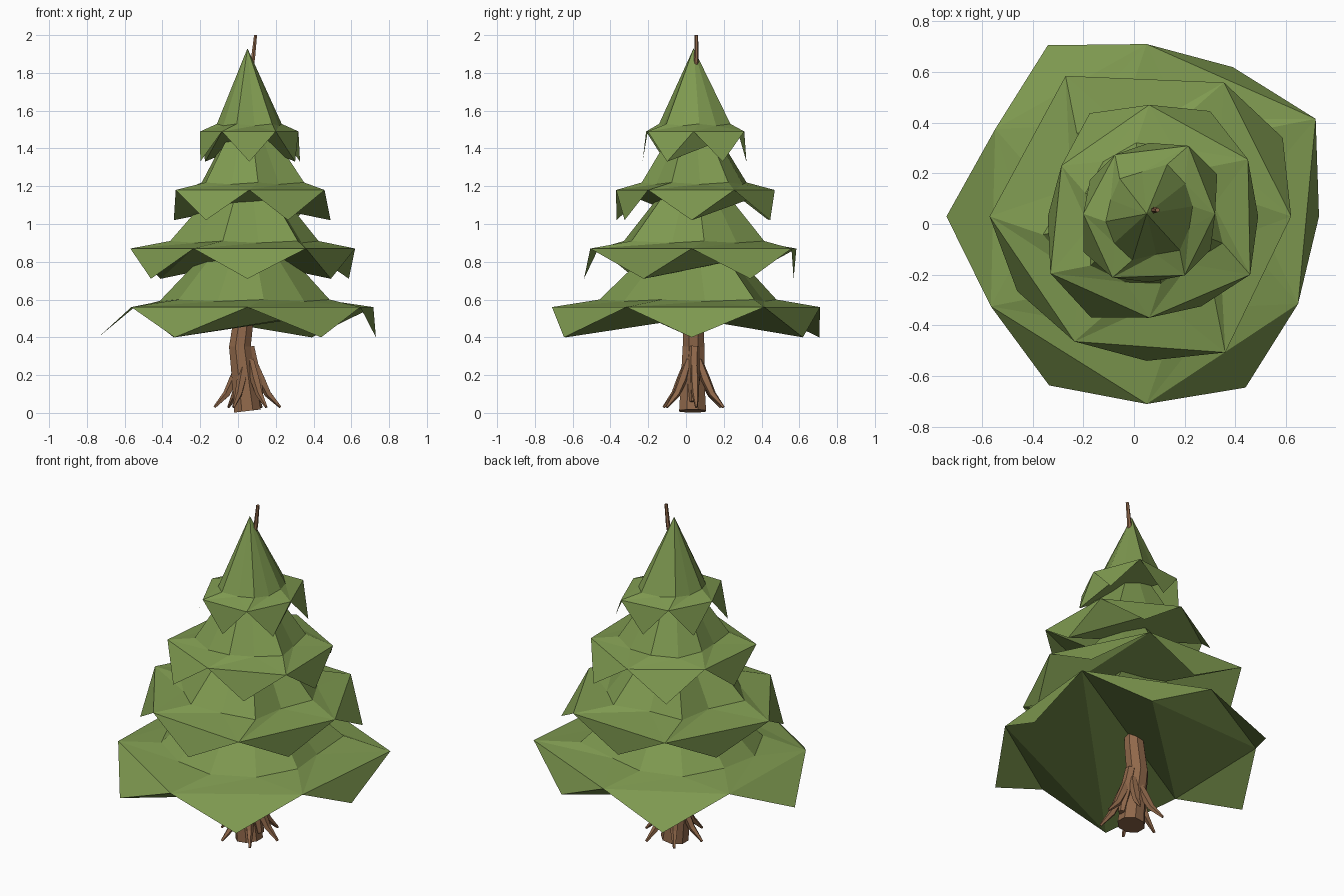
import bpy, bmesh
from math import sin, cos, radians
from mathutils import Vector

cube = bpy.data.objects.get("Cube")
if cube:
    bpy.data.objects.remove(cube)


def material(name, color):
    mat = bpy.data.materials.new(name)
    mat.use_nodes = True
    mat.diffuse_color = (*color, 1)
    bsdf = next(n for n in mat.node_tree.nodes if n.type == 'BSDF_PRINCIPLED')
    bsdf.inputs["Base Color"].default_value = (*color, 1)
    bsdf.inputs["Roughness"].default_value = 0.9
    return mat


green = material("needle_green", (0.21, 0.32, 0.08))
brown = material("bark_brown", (0.28, 0.14, 0.07))


def finish(bm, name, mat):
    mesh = bpy.data.meshes.new(name)
    bm.to_mesh(mesh)
    bm.free()
    mesh.materials.append(mat)
    obj = bpy.data.objects.new(name, mesh)
    bpy.context.collection.objects.link(obj)
    return obj


def tier(name, center, crest, apex, first_low, start, radii):
    """Cone over a hexagonal skirt, with a drooping pointed flap on each side."""
    bm = bmesh.new()

    def point(angle, r, z):
        a = radians(angle)
        return bm.verts.new((center[0] + r * cos(a), center[1] + r * sin(a), z))

    top = bm.verts.new((0.05, 0.04, apex))
    corner, tip, ridge, valley = [], [], [], []
    for i, r in enumerate(radii):
        angle = i * 360 / len(radii)
        if (i % 2 == 0) == first_low:
            tip.append(point(angle, r, crest - 0.2))
            valley.append(point(angle + 10, r * 0.6, crest - 0.01))
        else:
            corner.append(point(angle, r, crest - 0.04))
            ridge.append(point(angle + 10, r * 0.67, crest))
    if first_low:  # each flap follows its corner
        for ring in (tip, valley):
            ring.append(ring.pop(0))
    # Begin at the flap that is folded under as part of the underside
    corner, tip, ridge, valley = (r[start:] + r[:start] for r in (corner, tip, ridge, valley))
    n = len(corner)
    for i in range(n):
        j = (i + 1) % n
        # Leaf flaps are single sheets facing the trunk, folded ones face out
        flap = (corner[i], tip[i], corner[j])
        for face in ((ridge[i], valley[i], top), (valley[i], ridge[j], top),
                     (corner[i], valley[i], ridge[i]), (corner[j], ridge[j], valley[i]),
                     (corner[i], corner[j], valley[i]),
                     flap if i % 3 == 0 else flap[::-1]):
            bm.faces.new(face)
    # Underside, with two opposite folds running down to the folded tips
    for i in (0, 3):
        a, b, c, d = (corner[(i + k) % n] for k in range(4))
        for face in ((a, d, tip[i]), (tip[i], c, b), (tip[i], d, c)):
            bm.faces.new(face)
    return finish(bm, name, green)


def limb(name, path, sides):
    """Tapered limb through (x, y, z, radius) stations."""
    bm = bmesh.new()
    rings = []
    pts = [Vector(p[:3]) for p in path]
    for k, p in enumerate(path):
        way = pts[min(k + 1, len(pts) - 1)] - pts[max(k - 1, 0)]
        turn = Vector((0, 0, 1)).rotation_difference(way)
        ring = []
        for i in range(sides):
            a = radians(360 * (i + 0.5) / sides)
            ring.append(bm.verts.new(pts[k] + turn @ Vector((p[3] * cos(a), p[3] * sin(a), 0))))
        rings.append(ring)
    for lower, upper in zip(rings, rings[1:]):
        for i in range(sides):
            j = (i + 1) % sides
            bm.faces.new((lower[i], lower[j], upper[j], upper[i]))
    bm.faces.new(rings[0][::-1])
    bm.faces.new(rings[-1])
    return finish(bm, name, brown)


# Foliage tiers, radii listed counter-clockwise from +x
tier("bottom_foliage", (0.05, 0.03), 0.60, 1.08, True, 0,
     (.68, .77, .68, .68, .78, .69, .79, .71, .77, .74, .78, .69))
tier("lower_foliage", (0.05, 0.03), 0.91, 1.38, False, 2,
     (.57, .62, .61, .54, .64, .53, .62, .59, .57, .57, .62, .51))
tier("upper_foliage", (0.06, 0.03), 1.22, 1.68, True, 2,
     (.43, .45, .48, .44, .47, .40, .40, .45, .46, .40, .41, .46))
tier("top_foliage", (0.06, 0.04), 1.53, 1.93, False, 2,
     (.26, .31, .31, .28, .27, .27, .26, .30, .29, .27, .28, .28))

# Crooked trunk and the bare leader at the tip
limb("trunk", [(0.05, 0.035, 0.01, 0.077), (0.03, 0.035, 0.18, 0.067),
               (0.01, 0.04, 0.35, 0.062), (0.03, 0.04, 0.5, 0.057),
               (0.05, 0.04, 0.8, 0.04)], 8)
limb("leader", [(0.06, 0.045, 1.75, 0.014), (0.08, 0.055, 1.88, 0.012),
                (0.093, 0.055, 2.0, 0.009)], 6)

# Roots flaring from the trunk; the buttress on the left side starts high
for i in range(6):
    a = radians(60 * i + 5)
    path = [(0.05 + r * cos(a), 0.04 + r * sin(a), z, w) for r, z, w in
            ((0.175, 0.03, 0.007), (0.11, 0.1, 0.02), (0.07, 0.18, 0.026), (0.03, 0.28, 0.02))]
    limb(f"root_{i + 1}", path, 5)
limb("root_buttress", [(0.12, 0.04, 0.06, 0.02), (0.095, 0.04, 0.18, 0.034),
                       (0.06, 0.045, 0.35, 0.03)], 6)
